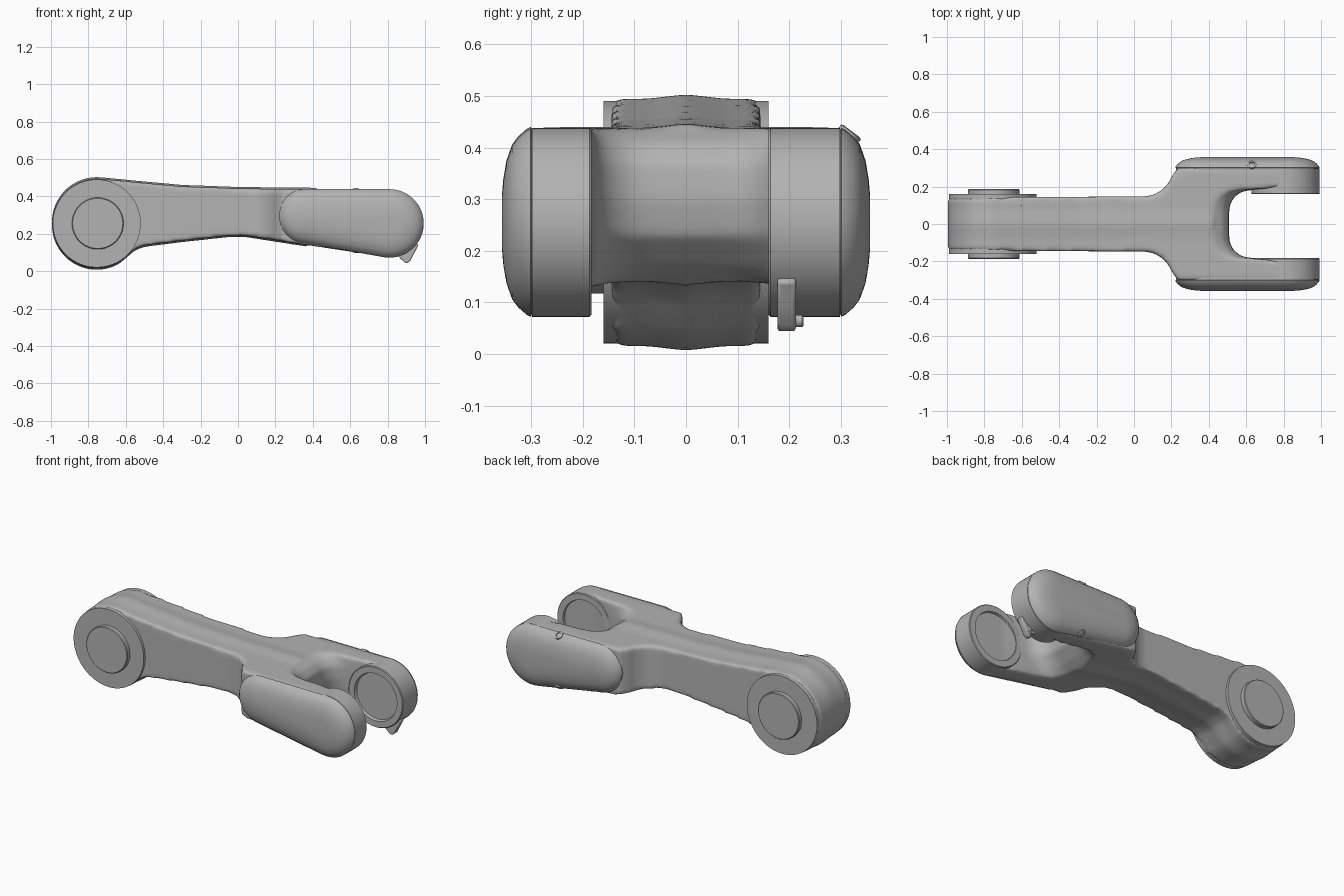
import bpy, bmesh, math
from mathutils import Vector

if "Cube" in bpy.data.objects:
    bpy.data.objects.remove(bpy.data.objects["Cube"])

grey = bpy.data.materials.new("satin grey")
grey.use_nodes = True
COLOR = (0.45, 0.45, 0.45, 1)
grey.diffuse_color = COLOR
grey.node_tree.nodes["Principled BSDF"].inputs["Base Color"].default_value = COLOR

HUB = (-0.755, 0.255)      # x, z of the elbow hub
TIP = (0.81, 0.255)        # x, z of the fork bearing
HEEL = (0.365, 0.295)      # x, z of the rear end of each cover


def loft(name, rings, smooth=30):
    """Skin a stack of equal-sized rings and cap both ends."""
    bm = bmesh.new()
    loops = [[bm.verts.new(p) for p in ring] for ring in rings]
    n = len(loops[0])
    for a, b in zip(loops, loops[1:]):
        for i in range(n):
            j = (i + 1) % n
            bm.faces.new((a[i], a[j], b[j], b[i]))
    bm.faces.new(loops[0][::-1])
    bm.faces.new(loops[-1])
    bmesh.ops.recalc_face_normals(bm, faces=bm.faces)
    mesh = bpy.data.meshes.new(name)
    bm.to_mesh(mesh)
    bm.free()
    mesh.materials.append(grey)
    obj = bpy.data.objects.new(name, mesh)
    bpy.context.collection.objects.link(obj)
    activate(obj)
    bpy.ops.object.shade_smooth_by_angle(angle=math.radians(smooth))
    return obj


def activate(obj):
    bpy.ops.object.select_all(action="DESELECT")
    obj.select_set(True)
    bpy.context.view_layer.objects.active = obj


def arc(c, r, a0, a1, n):
    """Points on a circle, angles in degrees."""
    angles = [math.radians(a0 + (a1 - a0) * i / n) for i in range(n + 1)]
    return [(c[0] + r * math.cos(a), c[1] + r * math.sin(a)) for a in angles]


def at_y(points, y):
    return [(x, y, z) for x, z in points]


def capsule(inset):
    """Tapered capsule outline around the heel and tip circles."""
    r1, r2 = 0.145 - inset, 0.183 - inset
    d = Vector(TIP) - Vector(HEEL)
    base = math.degrees(math.atan2(d.y, d.x))
    a = math.degrees(math.acos((r1 - r2) / d.length))
    return arc(HEEL, r1, base + a, base + 360 - a, 24) + arc(TIP, r2, base - a, base + a, 24)


def turned(name, c, profile):
    """Round part on a y axis; profile is (radius, y) pairs."""
    return loft(name, [at_y(arc(c, r, 0, 360 - 5.625, 63), y) for r, y in profile])


# Body: side silhouette with a faint ridge along the middle
silhouette = arc(HUB, 0.24, 85, 300, 40)
silhouette += [(-0.59, 0.085), (-0.55, 0.12), (-0.5, 0.138), (-0.3, 0.163), (-0.05, 0.19),
               (0.03, 0.192), (0.1, 0.181), (0.3, 0.15)]
silhouette += arc(TIP, 0.18, -97, 91, 32)
silhouette += [(0.4, 0.438), (0, 0.442), (-0.3, 0.453), (-0.55, 0.476)]
layers = []
for y, ridge in ((-0.4, 0), (-0.075, 0), (0, 0.009), (0.075, 0), (0.4, 0)):
    layers.append([(x, y, z + math.copysign(ridge, z - 0.26)) for x, z in silhouette])
body = loft("body", layers)

# Plan outline that flares from the slim beam to the fork
side = [(-1.1, 0.142), (0.06, 0.147), (0.11, 0.158), (0.155, 0.185), (0.185, 0.22),
        (0.205, 0.26), (0.235, 0.3), (1.1, 0.3)]
plan = side + [(x, -y) for x, y in reversed(side)]
plan_cutter = loft("plan_cutter", [[(x, y, z) for x, y in plan] for z in (-0.2, 0.7)])

# Fork slot with a rounded web: the end moves with height
rings = []
for z, end in ((-0.1, 0.28), (0.12, 0.35), (0.17, 0.43), (0.23, 0.495), (0.3, 0.51),
               (0.37, 0.505), (0.41, 0.475), (0.44, 0.42), (0.6, 0.4)):
    corners = arc((end + 0.11, 0.07), 0.11, 180, 90, 8)
    half = corners + [(0.75, 0.195), (1.2, 0.195)]
    rings.append([(x, y, z) for x, y in half] + [(x, -y, z) for x, y in reversed(half)])
slot_cutter = loft("slot_cutter", rings)

for cutter, op in ((plan_cutter, "INTERSECT"), (slot_cutter, "DIFFERENCE")):
    cutter.hide_render = True
    mod = body.modifiers.new(op.title(), "BOOLEAN")
    mod.operation, mod.object, mod.solver = op, cutter, "EXACT"
remesh = body.modifiers.new("Even", "REMESH")
remesh.mode, remesh.voxel_size = "VOXEL", 0.012
soften = body.modifiers.new("Soften", "SMOOTH")
soften.factor, soften.iterations = 0.5, 8
activate(body)
for mod in list(body.modifiers):
    bpy.ops.object.modifier_apply(modifier=mod.name)
for cutter in (plan_cutter, slot_cutter):
    bpy.data.objects.remove(cutter)
for poly in body.data.polygons:
    poly.use_smooth = True

# Parts repeated on both sides
for s, label, face in ((1, "left", 0.16), (-1, "right", 0.183)):
    # Hub cheek and raised bearing boss
    turned(label + "_hub_cheek", HUB, [(0.235, s * 0.1), (0.235, s * 0.16)])
    turned(label + "_hub_boss", (-0.75, 0.255), [(0.138, s * 0.15), (0.138, s * 0.183), (0.134, s * 0.187)])
    # Fork bearing with a shallow socket
    turned(label + "_fork_bearing", TIP, [
        (0.183, s * 0.298), (0.183, s * (face + 0.004)), (0.179, s * face),
        (0.143, s * face), (0.138, s * (face + 0.018))])
    # Domed outer cover
    steps = ((0.004, 0.27), (0.004, 0.299), (0, 0.301), (0.004, 0.309), (0.018, 0.325),
             (0.034, 0.337), (0.065, 0.348), (0.1, 0.354), (0.135, 0.357))
    loft(label + "_cover", [at_y(capsule(i), s * y) for i, y in steps], 25)

# Latch tab and its pin under the left fork tip
tab = [(0.84, 0.1), (0.87, 0.066), (0.89, 0.047), (0.905, 0.043), (0.922, 0.056),
       (0.942, 0.095), (0.965, 0.14), (0.93, 0.17)]
latch = loft("latch_tab", [at_y(tab, y) for y in (0.177, 0.213)])
bevel = latch.modifiers.new("Bevel", "BEVEL")
bevel.width, bevel.segments = 0.006, 2
turned("latch_pin", (0.9, 0.064), [(0.012, 0.2), (0.012, 0.225), (0.009, 0.228)])


# Cover and hub screws: collar with a sunken socket
def screw(name, place, normal, r):
    profile = ((r, -0.02), (r, 0.003), (r * 0.8, 0.005), (r * 0.6, 0.005), (r * 0.5, -0.006))
    turn = Vector(normal).to_track_quat("Z", "Y")
    loft(name, [[Vector(place) + turn @ Vector((x, y, h))
                 for x, y in arc((0, 0), k, 0, 345, 23)] for k, h in profile])


screw("cover_screw_top", (0.63, 0.318, 0.428), (0, 0.6, 0.8), 0.024)
screw("cover_screw_bottom", (0.63, 0.318, 0.113), (-0.1, 0.6, -0.8), 0.024)
screw("hub_screw", (-0.6, 0.105, 0.474), (0.3, 0.2, 0.95), 0.014)
